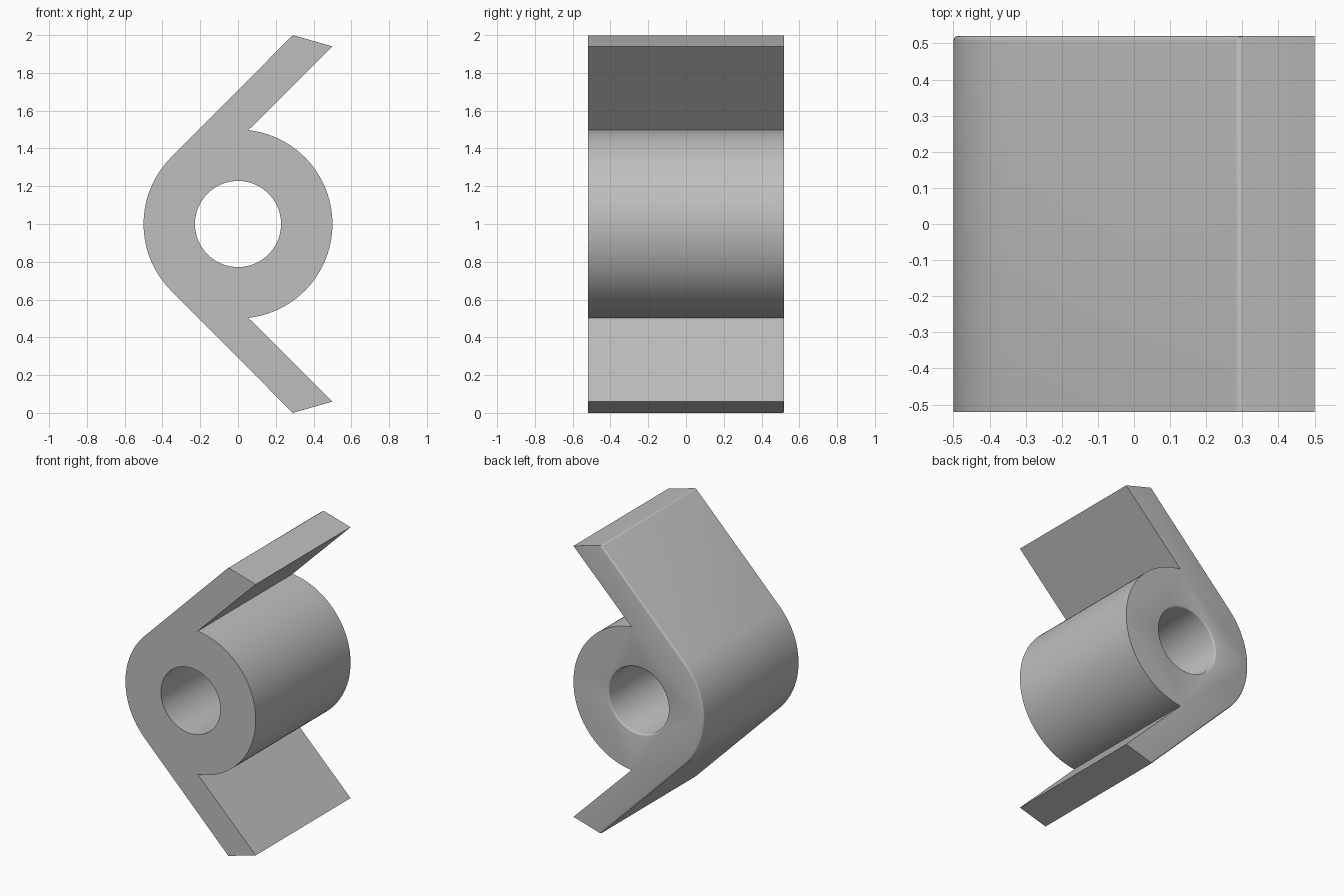
import bpy
import bmesh
from math import sin, cos, radians
from mathutils import Vector

if "Cube" in bpy.data.objects:
    bpy.data.objects.remove(bpy.data.objects["Cube"], do_unlink=True)

RADIUS, BORE, HALF_DEPTH, CENTRE_Z = 0.5, 0.228, 0.52, 1.0
TIP_X, ROUND = 0.29, 0.012


def arc(radius, start, end, steps):
    """Points on an arc about the barrel axis, in the front plane."""
    angles = [radians(start + (end - start) * i / steps) for i in range(steps + 1)]
    return [(radius * cos(a), radius * sin(a)) for a in angles]


# Upper half of the cross-section: barrel, arm with slanted tip, back curve, bore
half = arc(RADIUS, 0, 83.7, 28)
half += [(0.5, 0.94), (TIP_X, 1.0)]
half += arc(RADIUS, 135, 180, 16)
half += arc(BORE, 180, 0, 36)

bm = bmesh.new()
for side in (1, -1):
    bm.faces.new([bm.verts.new((x, -HALF_DEPTH, CENTRE_Z + side * z)) for x, z in half])
bmesh.ops.remove_doubles(bm, verts=bm.verts, dist=0.0005)

# Extrude through the depth
result = bmesh.ops.extrude_face_region(bm, geom=bm.faces[:], use_keep_orig=True)
moved = [g for g in result["geom"] if isinstance(g, bmesh.types.BMVert)]
bmesh.ops.translate(bm, verts=moved, vec=(0, 2 * HALF_DEPTH, 0))
bmesh.ops.recalc_face_normals(bm, faces=bm.faces)
bm.normal_update()


def is_rounded(edge):
    """Rear rim of the outer side and bore, plus the upper tip edge."""
    mid = (edge.verts[0].co + edge.verts[1].co) / 2
    if abs(mid.y) < 0.01:
        return abs(mid.x - TIP_X) < 0.01 and mid.z > 1.9
    walls = [f for f in edge.link_faces if abs(f.normal.y) < 0.5]
    if mid.y < 0 or len(walls) != 1:
        return False
    in_bore = Vector((mid.x, mid.z - CENTRE_Z)).length < 0.3
    return in_bore or walls[0].normal.x < -0.5


bmesh.ops.bevel(bm, geom=[e for e in bm.edges if is_rounded(e)], offset=ROUND,
                offset_type='OFFSET', segments=3, profile=0.5, affect='EDGES')

mesh = bpy.data.meshes.new("hinge_knuckle")
bm.to_mesh(mesh)
bm.free()
body = bpy.data.objects.new("hinge_knuckle", mesh)
bpy.context.collection.objects.link(body)

# Plain grey material
grey = bpy.data.materials.new("plain_grey")
grey.use_nodes = True
colour = (0.52, 0.52, 0.52, 1)
grey.diffuse_color = colour
grey.node_tree.nodes["Principled BSDF"].inputs["Base Color"].default_value = colour
mesh.materials.append(grey)

# Smooth the curves, keep the edges sharp
bpy.ops.object.select_all(action='DESELECT')
body.select_set(True)
bpy.context.view_layer.objects.active = body
bpy.ops.object.shade_smooth_by_angle(angle=radians(35))
